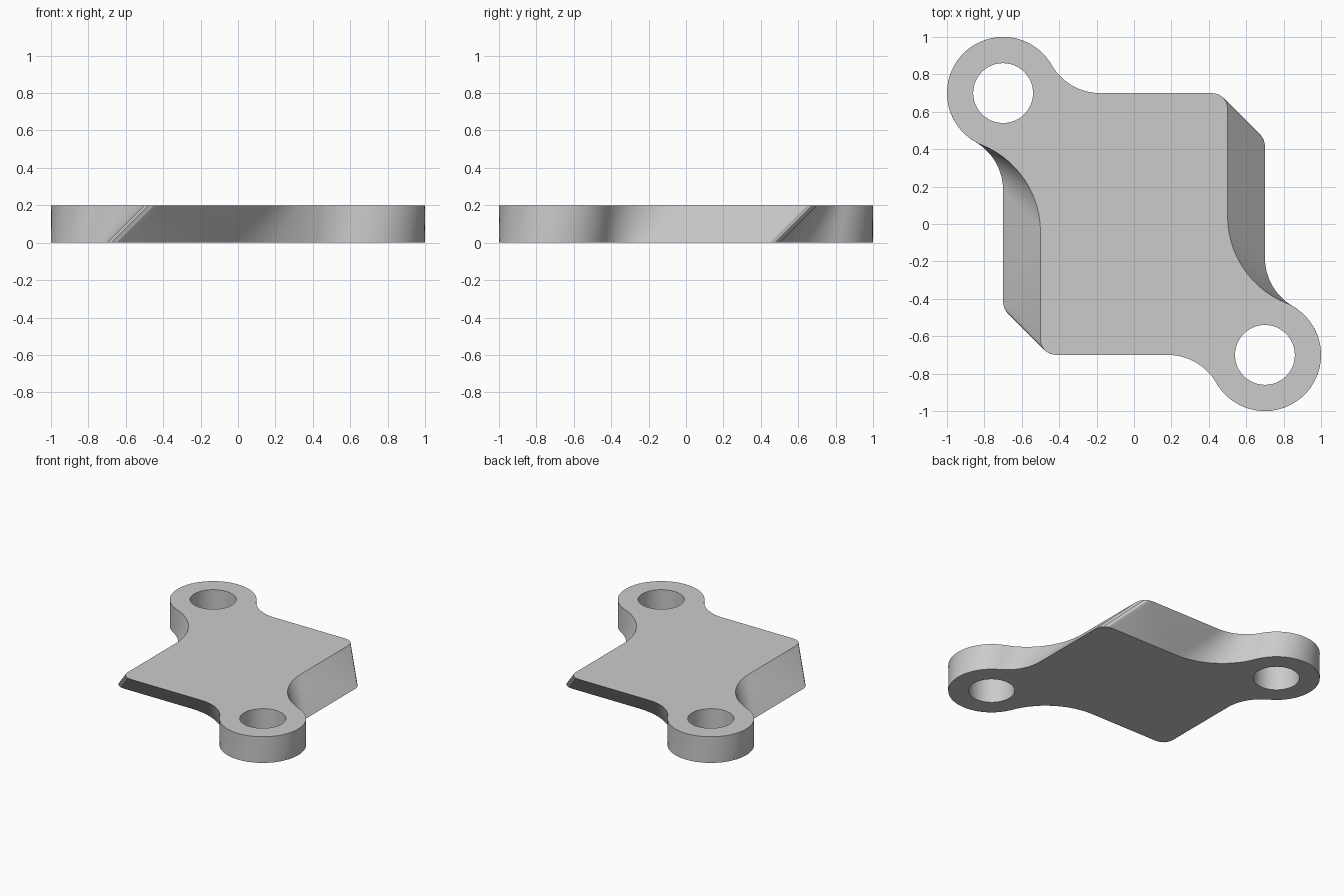
import bpy
import bmesh
from math import sin, cos, pi, atan2, sqrt, radians

LUG, LUG_R, HOLE_R, CORNER_R, THICK = 0.7, 0.3, 0.16, 0.08, 0.2

cube = bpy.data.objects.get("Cube")
if cube:
    bpy.data.objects.remove(cube, do_unlink=True)


def arc(cx, cy, r, a, b, n):
    return [(cx + r * cos(a + (b - a) * i / n), cy + r * sin(a + (b - a) * i / n))
            for i in range(n + 1)]


def outline(hx, hy, rx, ry):
    """Plate outline: half sizes and the fillet radii that meet the x and y edges."""
    dy = hy + ry - LUG
    dx = sqrt((ry + LUG_R) ** 2 - dy ** 2)
    ox = hx + rx - LUG
    oy = sqrt((rx + LUG_R) ** 2 - ox ** 2)
    a, b = atan2(dy, dx), atan2(oy, ox)
    half = arc(-LUG, LUG, LUG_R, b + pi, a, 48)
    half += arc(dx - LUG, hy + ry, ry, a + pi, 1.5 * pi, 14)[1:]
    half += arc(hx - CORNER_R, hy - CORNER_R, CORNER_R, pi / 2, 0, 4)
    half += arc(hx + rx, oy - LUG, rx, pi, pi + b, 14)[:-1]
    # The second half is the first turned half a circle
    return half + [(-x, -y) for x, y in half]


def ring(bm, points, z):
    verts = [bm.verts.new((x, y, z)) for x, y in points]
    edges = [bm.edges.new((v, verts[i - 1])) for i, v in enumerate(verts)]
    return verts, edges


def wall(bm, low, high):
    for i in range(len(low)):
        bm.faces.new((low[i - 1], low[i], high[i], high[i - 1]))


bm = bmesh.new()

# Outer and hole loops; narrow and long on top, wide and short below
loops = [(outline(0.7, 0.5, 0.3, 0.5), outline(0.5, 0.7, 0.5, 0.3))]
for side in (-1, 1):
    hole = arc(side * LUG, -side * LUG, HOLE_R, 0, 2 * pi, 48)[:-1]
    loops.append((hole, hole))

caps = ([], [])
for low_points, high_points in loops:
    low, low_edges = ring(bm, low_points, 0)
    high, high_edges = ring(bm, high_points, THICK)
    wall(bm, low, high)
    caps[0].extend(low_edges)
    caps[1].extend(high_edges)

# Flat faces with the holes left open
for edges, z in zip(caps, (-1, 1)):
    bmesh.ops.triangle_fill(bm, use_beauty=True, edges=edges, normal=(0, 0, z))
bmesh.ops.recalc_face_normals(bm, faces=bm.faces)

mesh = bpy.data.meshes.new("mounting_plate")
bm.to_mesh(mesh)
bm.free()
plate = bpy.data.objects.new("mounting_plate", mesh)
bpy.context.collection.objects.link(plate)

# Plain grey
grey = bpy.data.materials.new("light_grey")
grey.use_nodes = True
colour = (0.6, 0.6, 0.6, 1)
grey.diffuse_color = colour
grey.node_tree.nodes["Principled BSDF"].inputs["Base Color"].default_value = colour
mesh.materials.append(grey)

bpy.ops.object.select_all(action='DESELECT')
plate.select_set(True)
bpy.context.view_layer.objects.active = plate
bpy.ops.object.shade_smooth_by_angle(angle=radians(30))
